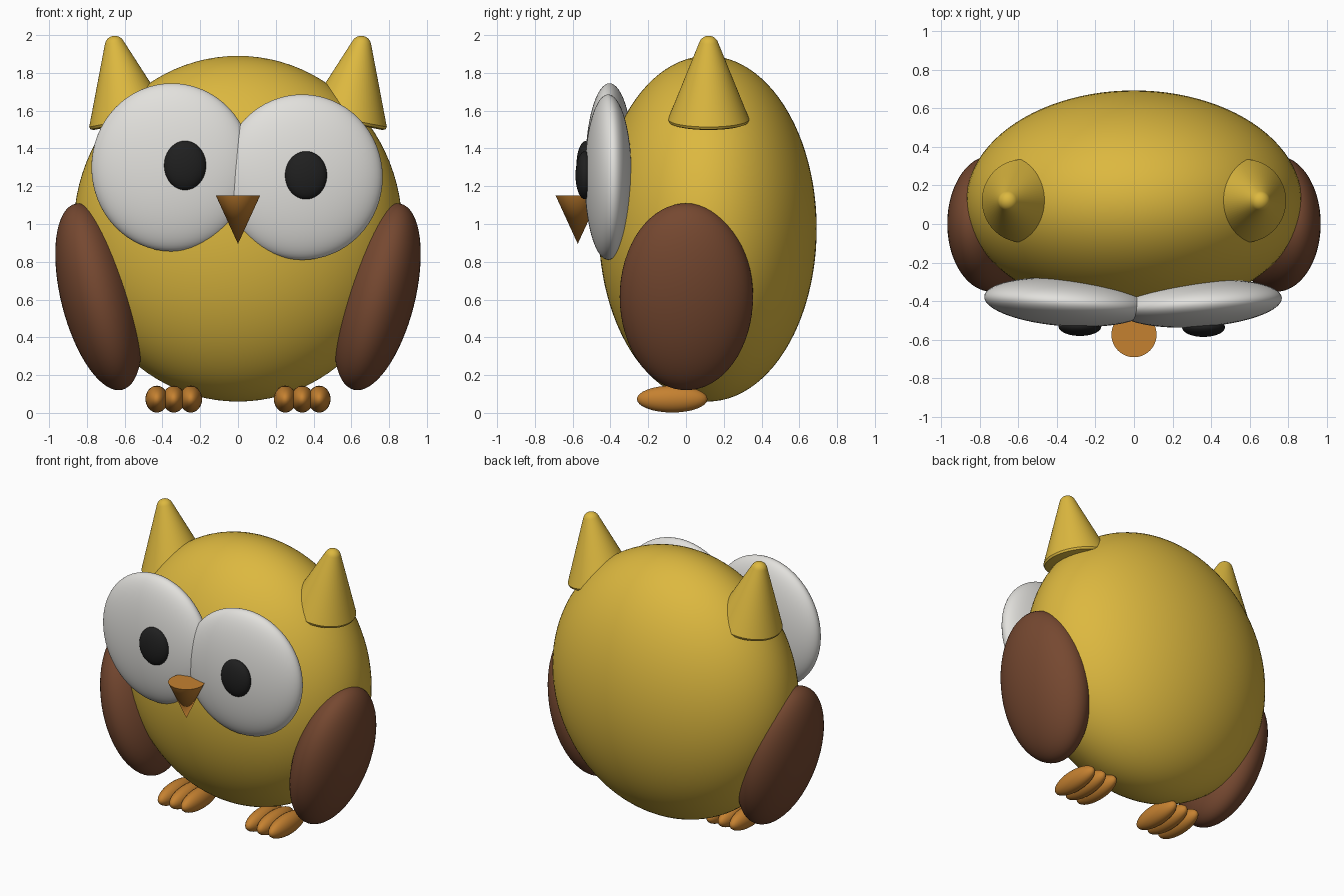
import bpy, bmesh, math
from mathutils import Matrix, Vector

if "Cube" in bpy.data.objects:
    bpy.data.objects.remove(bpy.data.objects["Cube"])


def material(name, color):
    m = bpy.data.materials.new(name)
    m.diffuse_color = (*color, 1)
    m.use_nodes = True
    m.node_tree.nodes["Principled BSDF"].inputs["Base Color"].default_value = m.diffuse_color
    return m


YELLOW = material("mustard yellow", (0.72, 0.48, 0.05))
BROWN = material("wing brown", (0.18, 0.065, 0.03))
ORANGE = material("beak orange", (0.56, 0.22, 0.03))
WHITE = material("eye white", (0.76, 0.75, 0.72))
BLACK = material("pupil black", (0.014, 0.014, 0.014))


def finish(name, bm, mat, loc, rot):
    """Turn a bmesh into a smooth shaded object with sharp edges kept."""
    bmesh.ops.recalc_face_normals(bm, faces=bm.faces)
    mesh = bpy.data.meshes.new(name)
    bm.to_mesh(mesh)
    bm.free()
    mesh.materials.append(mat)
    ob = bpy.data.objects.new(name, mesh)
    bpy.context.collection.objects.link(ob)
    ob.location = loc
    ob.rotation_euler = [math.radians(a) for a in rot]
    bpy.ops.object.select_all(action='DESELECT')
    ob.select_set(True)
    bpy.context.view_layer.objects.active = ob
    bpy.ops.object.shade_smooth_by_angle(angle=math.radians(40))
    return ob


def ellipsoid(name, mat, loc, size, rot=(0, 0, 0), seg=64):
    bm = bmesh.new()
    bmesh.ops.create_uvsphere(bm, u_segments=seg, v_segments=seg // 2, radius=1)
    bmesh.ops.scale(bm, vec=size, verts=bm.verts)
    return finish(name, bm, mat, loc, rot)


def lathe(name, mat, profile, loc, rot=(0, 0, 0), seg=64):
    """Spin (radius, height) points around z."""
    bm = bmesh.new()
    vs = [bm.verts.new((r, 0, h)) for r, h in profile]
    edges = [bm.edges.new(pair) for pair in zip(vs, vs[1:])]
    bmesh.ops.spin(bm, geom=vs + edges, cent=(0, 0, 0), axis=(0, 0, 1),
                   angle=2 * math.pi, steps=seg, use_duplicate=False)
    bmesh.ops.remove_doubles(bm, verts=bm.verts, dist=1e-5)
    return finish(name, bm, mat, loc, rot)


# Egg-shaped body and head in one
ellipsoid("body", YELLOW, (0, 0.115, 0.975), (0.87, 0.577, 0.915), seg=96)

# Ear tuft profile: softened rim, straight side, rounded tip
ear = [(0, 0), (0.195, 0), (0.21, 0.006), (0.215, 0.02)]
ear += [(0.053 * math.cos(math.radians(a)), 0.416 + 0.053 * math.sin(math.radians(a)))
        for a in range(20, 90, 10)] + [(0, 0.469)]

for side, label in ((-1, "left"), (1, "right")):
    lathe(label + "_ear", YELLOW, ear, (side * 0.573, 0.12, 1.535), (0, side * 11, 0))
    ellipsoid(label + "_wing", BROWN, (side * 0.737, 0.002, 0.615),
              (0.20, 0.353, 0.508), (0, side * 14.2, 0))
    # Three toes per foot
    for i in range(3):
        ellipsoid(f"{label}_toe_{i + 1}", ORANGE, (side * (0.25 + 0.09 * i), -0.073, 0.073),
                  (0.06, 0.187, 0.071), seg=32)

# Big eye discs, one slightly higher, turned a little outward
ellipsoid("left_eye", WHITE, (-0.35, -0.405, 1.30), (0.427, 0.125, 0.445), (0, 0, -4))
ellipsoid("right_eye", WHITE, (0.34, -0.412, 1.248), (0.427, 0.122, 0.438), (0, 0, 4))
ellipsoid("left_pupil", BLACK, (-0.28, -0.53, 1.31), (0.111, 0.05, 0.13), seg=48)
ellipsoid("right_pupil", BLACK, (0.36, -0.535, 1.258), (0.111, 0.05, 0.127), seg=48)

# Pointed beak hanging down
lathe("beak", ORANGE, [(0, 0), (0.117, 0), (0, -0.255)], (0, -0.573, 1.15))
